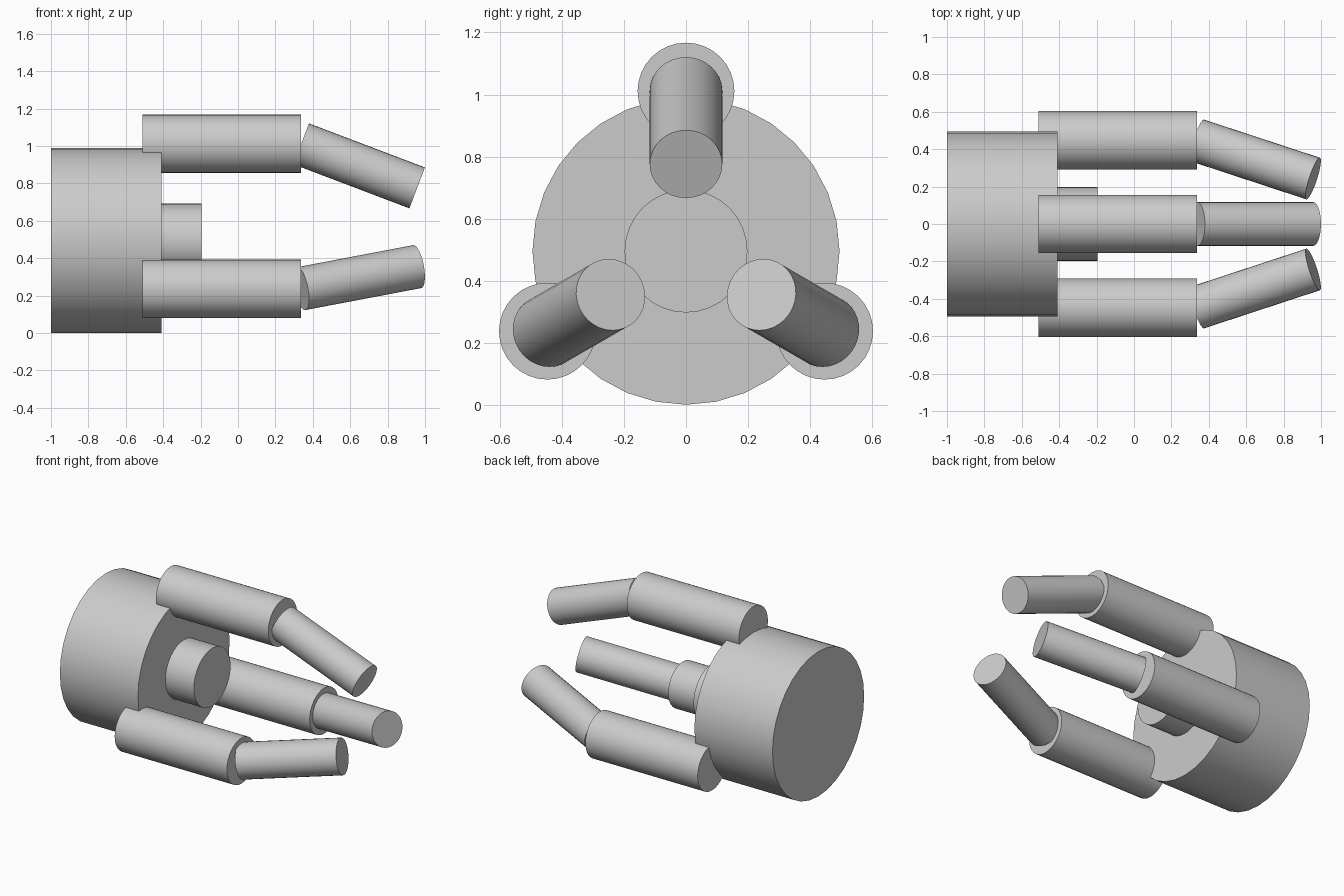
import bpy
from math import radians, sin, cos
from mathutils import Matrix, Vector

cube = bpy.data.objects.get("Cube")
if cube:
    bpy.data.objects.remove(cube, do_unlink=True)

grey = bpy.data.materials.new("plain_grey")
grey.use_nodes = True
grey.diffuse_color = (0.6, 0.6, 0.6, 1)
grey.node_tree.nodes["Principled BSDF"].inputs["Base Color"].default_value = (0.6, 0.6, 0.6, 1)

AXIS_Z = 0.495


def cylinder(name, start, end, radius):
    """Capped cylinder between two points, smooth with sharp rims."""
    start, end = Vector(start), Vector(end)
    along = end - start
    bpy.ops.mesh.primitive_cylinder_add(vertices=32, radius=radius, depth=along.length)
    obj = bpy.context.object
    obj.name = name
    obj.matrix_world = (Matrix.Translation((start + end) / 2)
                        @ along.to_track_quat('Z', 'Y').to_matrix().to_4x4())
    obj.data.materials.append(grey)
    bpy.ops.object.shade_smooth_by_angle(angle=radians(30))
    return obj


# Wrist drum and the palm boss in its middle
cylinder("wrist_drum", (-1, 0, AXIS_Z), (-0.41, 0, AXIS_Z), 0.495)
cylinder("palm_boss", (-0.51, 0, AXIS_Z), (-0.195, 0, AXIS_Z), 0.198)

# Three fingers around the axis, each with a tip bent inwards
REACH = 0.516
BEND = radians(20.8)
TIP = 0.663
for name, turn in (("top", 0), ("front", 120), ("back", 240)):
    spin = Matrix.Translation((0, 0, AXIS_Z)) @ Matrix.Rotation(radians(turn), 4, 'X')
    base, knuckle = Vector((-0.51, 0, REACH)), Vector((0.338, 0, REACH))
    tip = knuckle + TIP * Vector((cos(BEND), 0, -sin(BEND)))
    cylinder(name + "_finger_base", spin @ base, spin @ knuckle, 0.156)
    cylinder(name + "_finger_tip", spin @ knuckle, spin @ tip, 0.117)
